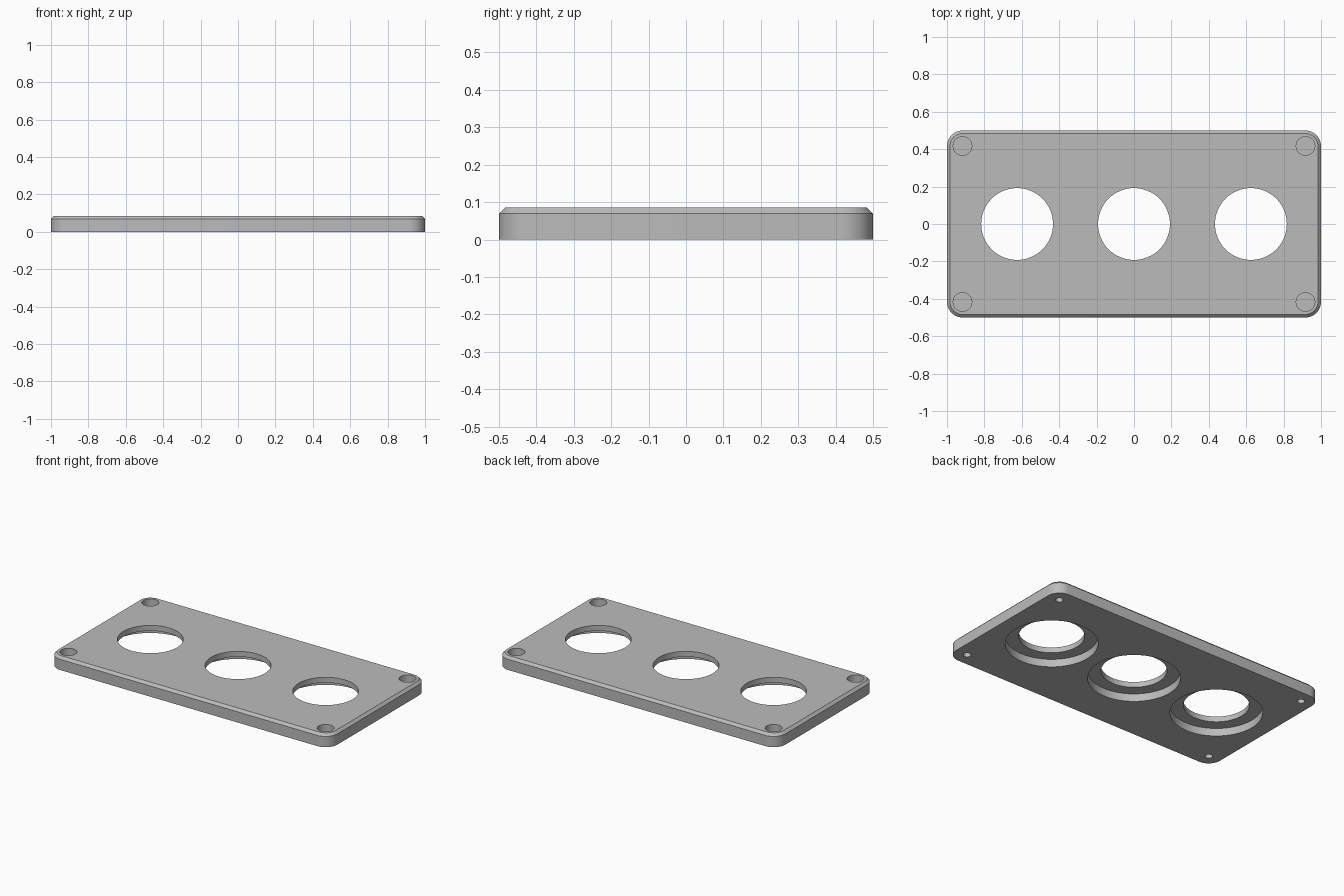
import bpy, bmesh, math

if "Cube" in bpy.data.objects:
    bpy.data.objects.remove(bpy.data.objects["Cube"], do_unlink=True)

THICK, CHAMFER, CORNER = 0.085, 0.016, 0.085

grey = bpy.data.materials.new("plain grey")
grey.use_nodes = True
colour = (0.5, 0.5, 0.5, 1)
grey.diffuse_color = colour
grey.node_tree.nodes["Principled BSDF"].inputs["Base Color"].default_value = colour


def outline(inset, steps=12):
    """Rounded rectangle, counter-clockwise, drawn in by inset."""
    points = []
    for turn, (sx, sy) in enumerate([(1, 1), (-1, 1), (-1, -1), (1, -1)]):
        for i in range(steps + 1):
            a = math.radians(90) * (turn + i / steps)
            r = CORNER - inset
            points.append((sx * (1 - CORNER) + r * math.cos(a),
                           sy * (0.5 - CORNER) + r * math.sin(a)))
    return points


# Plate with rounded corners and a chamfered top edge
bm = bmesh.new()
layers = [(0, 0), (0, THICK - CHAMFER), (CHAMFER, THICK)]
rings = [[bm.verts.new((x, y, z)) for x, y in outline(d)] for d, z in layers]
for low, high in zip(rings, rings[1:]):
    for i in range(len(low)):
        j = (i + 1) % len(low)
        bm.faces.new((low[i], low[j], high[j], high[i]))
bm.faces.new(rings[0][::-1])
bm.faces.new(rings[-1])
mesh = bpy.data.meshes.new("plate")
bm.to_mesh(mesh)
bm.free()
plate = bpy.data.objects.new("plate", mesh)
bpy.context.collection.objects.link(plate)
mesh.materials.append(grey)


def bore(name, x, y, radius, z0, z1, sides=64):
    """Cut a round hole between two heights."""
    bpy.ops.mesh.primitive_cylinder_add(vertices=sides, radius=radius, depth=z1 - z0,
                                        location=(x, y, (z0 + z1) / 2))
    cutter = bpy.context.object
    cutter.name = name
    cutter.data.materials.append(grey)
    cut = plate.modifiers.new(name, 'BOOLEAN')
    cut.operation = 'DIFFERENCE'
    cut.solver = 'EXACT'
    cut.object = cutter
    bpy.context.view_layer.objects.active = plate
    bpy.ops.object.modifier_apply(modifier=name)
    bpy.data.objects.remove(cutter, do_unlink=True)


# Three round openings, each with a wider recess underneath
for x in (-0.625, 0, 0.625):
    bore("opening", x, 0, 0.192, -0.1, 0.2)
    bore("lower_recess", x, 0, 0.27, -0.1, 0.05)

# Corner screw seats on top and pilot holes underneath
for x in (-0.917, 0.917):
    for y in (-0.417, 0.417):
        bore("screw_seat", x, y, 0.05, 0.036, 0.2, 32)
        bore("pilot_hole", x, y, 0.022, -0.1, 0.032, 24)

bpy.ops.object.select_all(action='DESELECT')
plate.select_set(True)
bpy.context.view_layer.objects.active = plate
bpy.ops.object.shade_smooth_by_angle(angle=math.radians(30))
